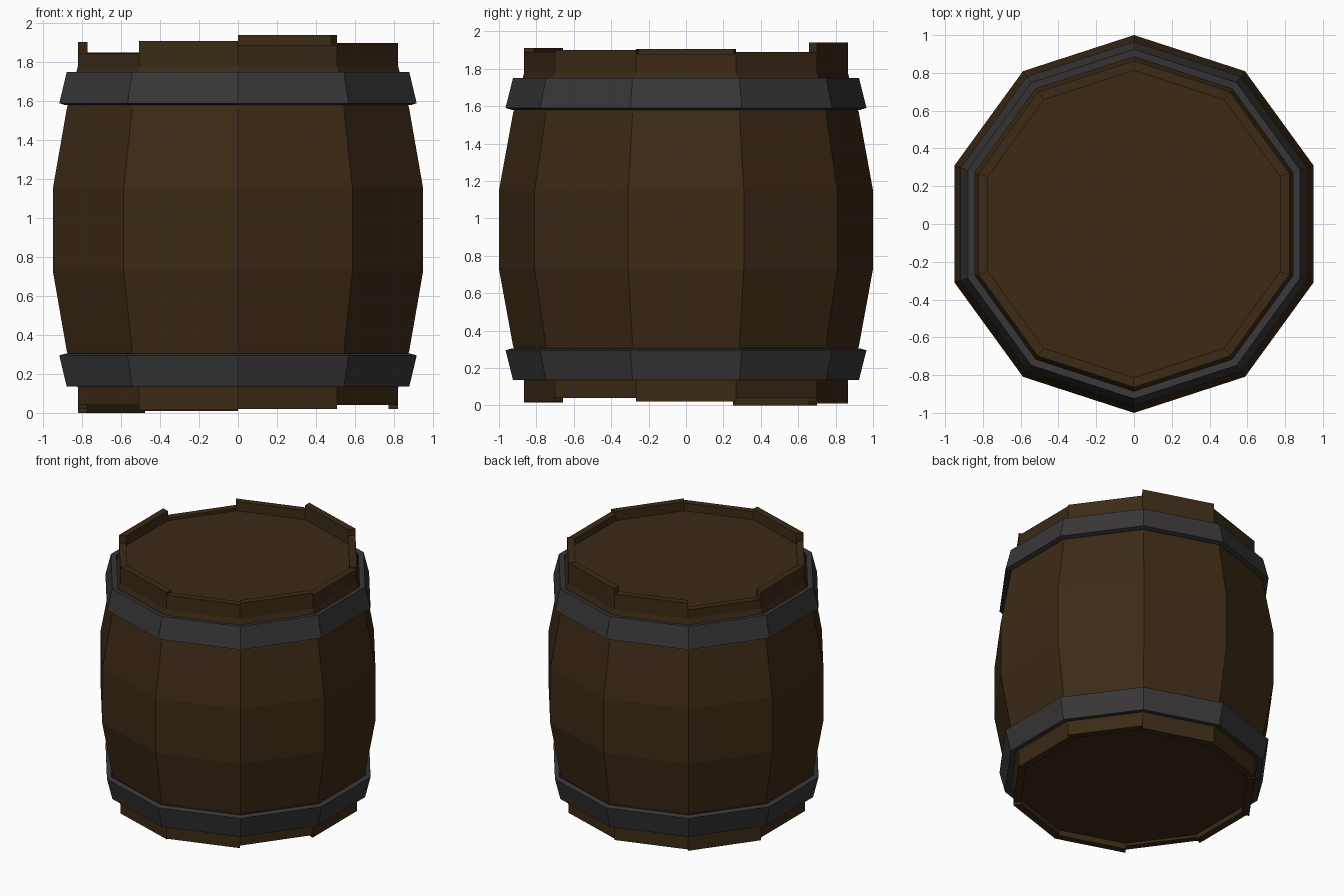
import bpy, bmesh
from math import sin, cos, radians

if "Cube" in bpy.data.objects:
    bpy.data.objects.remove(bpy.data.objects["Cube"])

SIDES = 10


def material(name, rgb):
    m = bpy.data.materials.new(name)
    m.diffuse_color = (*rgb, 1)
    m.use_nodes = True
    m.node_tree.nodes["Principled BSDF"].inputs["Base Color"].default_value = m.diffuse_color
    return m


wood = material("dark_wood", (0.045, 0.023, 0.008))
iron = material("iron", (0.04, 0.037, 0.037))


def sweep(name, profile, start, steps, mat):
    """Sweep a closed (radius, z) profile round z in 36 degree steps."""
    bm = bmesh.new()
    closed = steps == SIDES
    rings = []
    for i in range(steps if closed else steps + 1):
        a = radians(start + 36 * i)
        rings.append([bm.verts.new((r * cos(a), r * sin(a), z)) for r, z in profile])
    n = len(profile)
    for i in range(steps):
        a, b = rings[i], rings[(i + 1) % len(rings)]
        for j in range(n):
            k = (j + 1) % n
            bm.faces.new((a[j], b[j], b[k], a[k]))
    if not closed:
        bm.faces.new(rings[0])
        bm.faces.new(rings[-1])
    return finish(name, bm, mat)


def finish(name, bm, mat):
    bmesh.ops.recalc_face_normals(bm, faces=bm.faces)
    me = bpy.data.meshes.new(name)
    bm.to_mesh(me)
    bm.free()
    me.materials.append(mat)
    ob = bpy.data.objects.new(name, me)
    bpy.context.collection.objects.link(ob)
    return ob


# Staves: uneven bottom and top heights, counter-clockwise from the front
ends = [(0.02, 1.89), (0.04, 1.90), (0.02, 1.88), (0.04, 1.89), (0.02, 1.94),
        (0.01, 1.90), (0.0, 1.85), (0.02, 1.905), (0.04, 1.845), (0.015, 1.91)]
bulge = [(0.865, 0.13), (0.925, 0.32), (1.0, 0.73),
         (1.0, 1.15), (0.925, 1.56), (0.865, 1.78)]
for i, (low, high) in enumerate(ends):
    outer = [(0.865, low)] + bulge + [(0.865, high)]
    inner = [(r - 0.053, z) for r, z in reversed(outer)]
    sweep(f"stave_{i + 1}", outer + inner, -90 + 36 * i, 1, wood)

# Recessed lid and base
for name, z in (("lid", 1.81), ("base", 0.06)):
    bm = bmesh.new()
    rim = [[bm.verts.new((0.815 * cos(radians(18 + 36 * i)),
                          0.815 * sin(radians(18 + 36 * i)), z + h))
            for i in range(SIDES)] for h in (0, 0.02)]
    for ring in rim:
        bm.faces.new(ring)
    for i in range(SIDES):
        j = (i + 1) % SIDES
        bm.faces.new((rim[0][i], rim[0][j], rim[1][j], rim[1][i]))
    finish(name, bm, wood)

# Flared iron hoops, mirrored about the middle of the barrel
hoop = [(0.925, 1.75), (0.965, 1.59), (0.93, 1.58), (0.885, 1.745)]
sweep("upper_hoop", hoop, 18, SIDES, iron)
sweep("lower_hoop", [(r, 1.885 - z) for r, z in hoop], 18, SIDES, iron)
